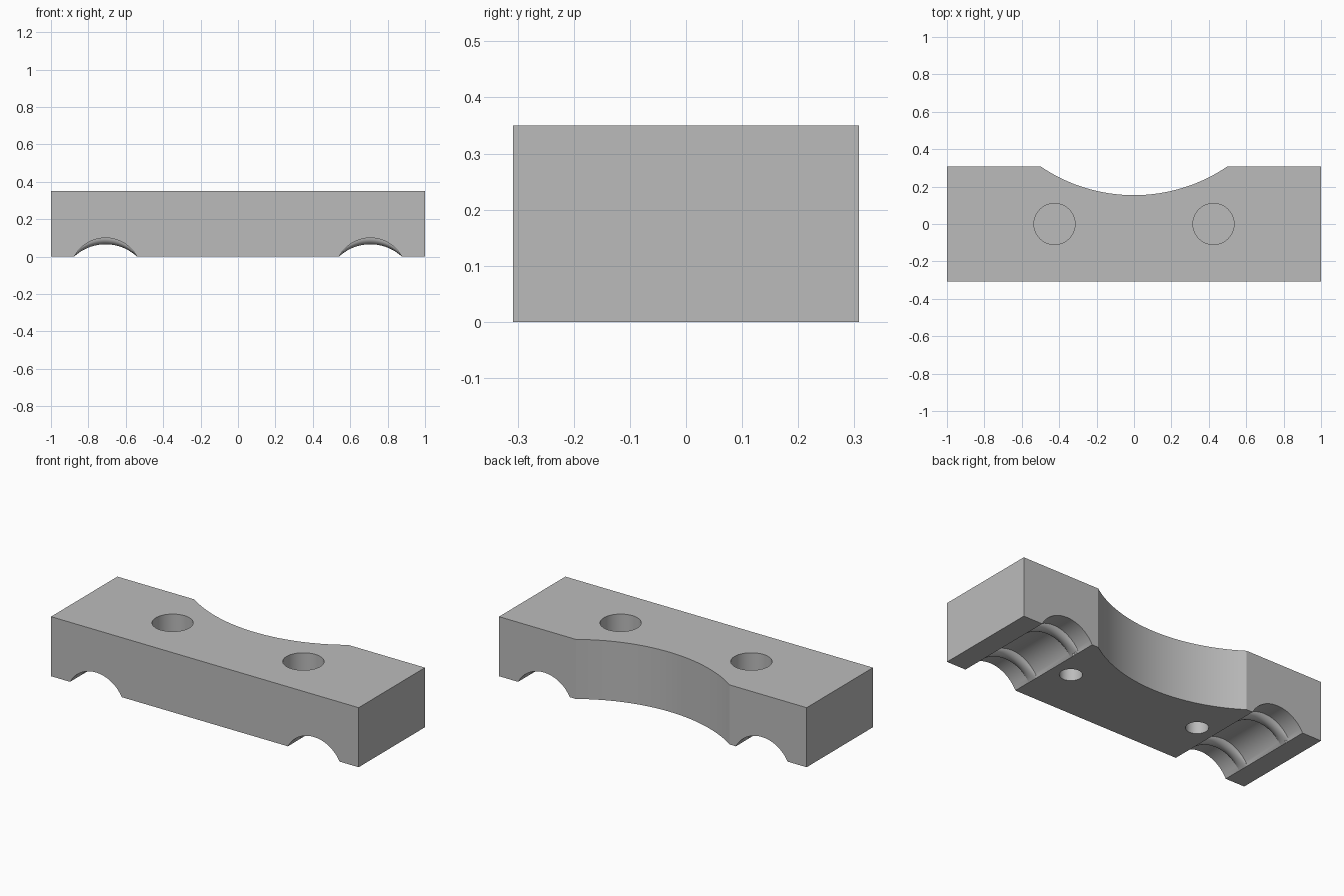
import bpy, bmesh, math

if "Cube" in bpy.data.objects:
    bpy.data.objects.remove(bpy.data.objects["Cube"])

HALF_Y, HEIGHT = 0.308, 0.35

grey = bpy.data.materials.new("plain grey")
grey.use_nodes = True
colour = (0.5, 0.5, 0.5, 1)
grey.diffuse_color = colour
grey.node_tree.nodes["Principled BSDF"].inputs["Base Color"].default_value = colour


def arc(half, rise, steps):
    """Points of a circular arc over a chord, from -half to +half."""
    r = (half * half + rise * rise) / (2 * rise)
    a = math.asin(half / r)
    angles = [a * (2 * i / steps - 1) for i in range(steps + 1)]
    return [(r * math.sin(t), r * math.cos(t) - r + rise) for t in angles]


def loft(name, rings):
    """Closed solid skinned through rings of equal point count."""
    bm = bmesh.new()
    rows = [[bm.verts.new(p) for p in ring] for ring in rings]
    n = len(rows[0])
    for a, b in zip(rows, rows[1:]):
        for i in range(n):
            j = (i + 1) % n
            bm.faces.new((a[i], a[j], b[j], b[i]))
    bm.faces.new(rows[0])
    bm.faces.new(rows[-1])
    bmesh.ops.recalc_face_normals(bm, faces=bm.faces)
    mesh = bpy.data.meshes.new(name)
    bm.to_mesh(mesh)
    bm.free()
    mesh.materials.append(grey)
    obj = bpy.data.objects.new(name, mesh)
    bpy.context.collection.objects.link(obj)
    return obj


def cylinder(name, x, r, z0, z1, n=48):
    turns = [math.tau * i / n for i in range(n)]
    return loft(name, [[(x + r * math.cos(t), r * math.sin(t), z) for t in turns]
                       for z in (z0, z1)])


# Block with a shallow curved hollow in its back
outline = [(-1, -HALF_Y), (1, -HALF_Y), (1, HALF_Y)]
outline += [(x, HALF_Y - d) for x, d in reversed(arc(0.5, 0.154, 32))]
outline += [(-1, HALF_Y)]
block = loft("clamp_block", [[(x, y, z) for x, y in outline] for z in (0, HEIGHT)])

# Stations along a groove: arch height dips at each rounded rib
RIB_Y, RIB_R = 0.168, 0.034
stations = [(-HALF_Y - 0.05, 0.1)]
for centre in (-RIB_Y, RIB_Y):
    for i in range(13):
        t = math.pi * i / 12
        stations.append((centre - RIB_R * math.cos(t), 0.1 - RIB_R * math.sin(t)))
stations.append((HALF_Y + 0.05, 0.1))

cutters = []
for side in (-1, 1):
    # Ribbed arched groove under each end
    gx = side * 0.708
    rings = []
    for y, rise in stations:
        ring = [(gx + x, y, z) for x, z in arc(0.168, rise, 32)]
        ring += [(gx + 0.168, y, -0.1), (gx - 0.168, y, -0.1)]
        rings.append(ring)
    cutters.append(loft("groove_cutter", rings))
    # Wide screw recess above, narrow screw hole below
    cutters.append(cylinder("recess_cutter", side * 0.425, 0.11, 0.16, HEIGHT + 0.1))
    cutters.append(cylinder("screw_hole_cutter", side * 0.425, 0.06, -0.1, 0.145))

bpy.context.view_layer.objects.active = block
for cutter in cutters:
    mod = block.modifiers.new("cut", 'BOOLEAN')
    mod.operation = 'DIFFERENCE'
    mod.solver = 'EXACT'
    mod.object = cutter
    bpy.ops.object.modifier_apply(modifier=mod.name)
for cutter in cutters:
    bpy.data.objects.remove(cutter)

bpy.ops.object.select_all(action='DESELECT')
block.select_set(True)
bpy.ops.object.shade_smooth_by_angle(angle=math.radians(25))
